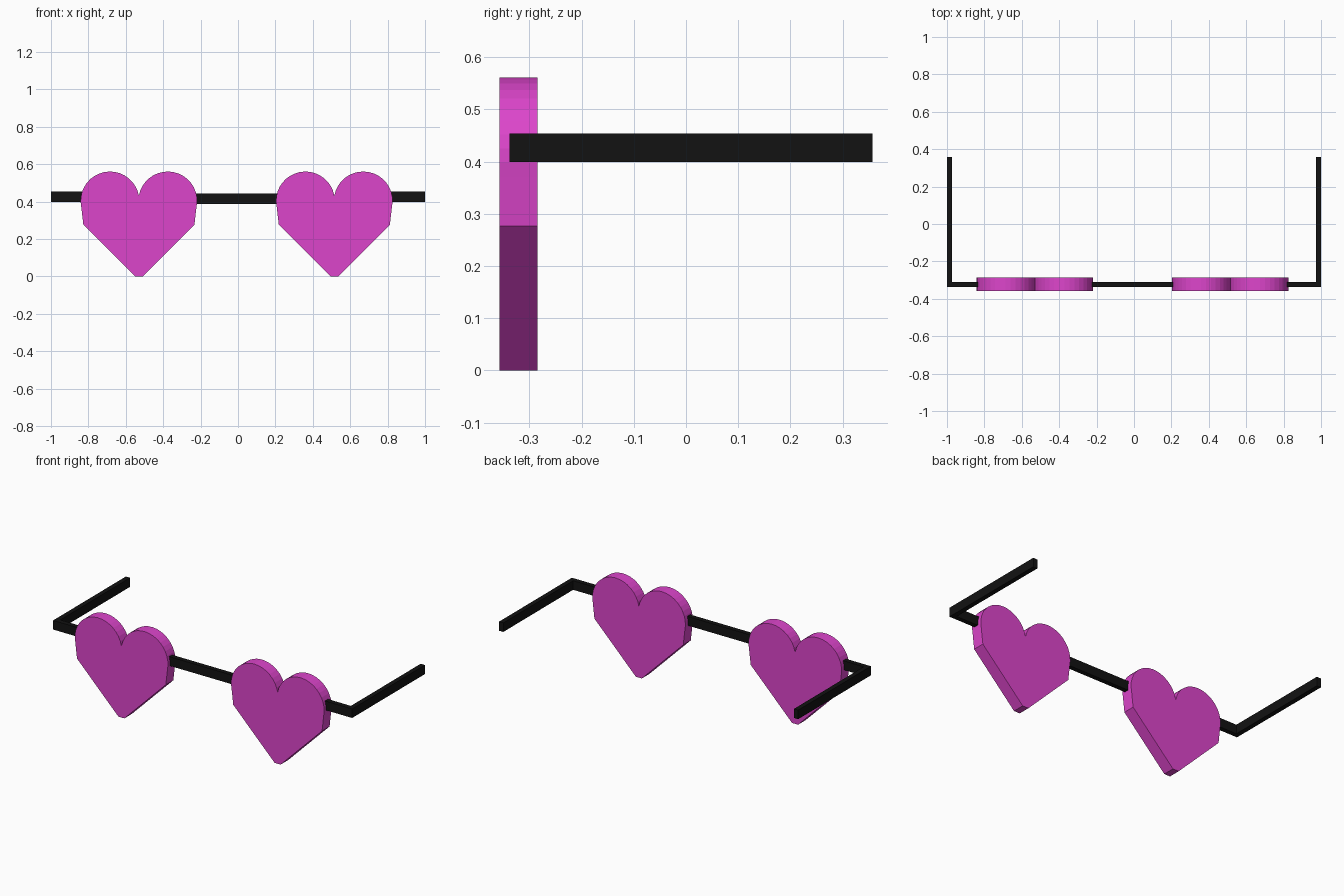
import bpy, bmesh
from math import sin, cos, acos, asin, pi

if "Cube" in bpy.data.objects:
    bpy.data.objects.remove(bpy.data.objects["Cube"])

def material(name, color):
    m = bpy.data.materials.new(name)
    m.diffuse_color = color
    m.use_nodes = True
    m.node_tree.nodes["Principled BSDF"].inputs["Base Color"].default_value = m.diffuse_color
    return m

PINK = material("pink", (0.72, 0.06, 0.60, 1))
BLACK = material("black", (0.006, 0.006, 0.006, 1))

def prism(name, points, offset, mat):
    """Extrude a closed 3D outline along an offset vector."""
    bm = bmesh.new()
    face = bm.faces.new([bm.verts.new(p) for p in points])
    ext = bmesh.ops.extrude_face_region(bm, geom=[face])
    verts = [g for g in ext["geom"] if isinstance(g, bmesh.types.BMVert)]
    bmesh.ops.translate(bm, verts=verts, vec=offset)
    bmesh.ops.recalc_face_normals(bm, faces=bm.faces)
    me = bpy.data.meshes.new(name)
    bm.to_mesh(me)
    bm.free()
    me.materials.append(mat)
    ob = bpy.data.objects.new(name, me)
    bpy.context.collection.objects.link(ob)
    return ob

# Heart half outline: tip, side corner, then the round lobe up to the notch
R, OFF, CZ = 0.157, 0.1545, 0.404
a0, a1, n = asin(-0.034 / R), acos(-OFF / R), 18
half = [(0.02, 0.0), (0.297, 0.277)]
for i in range(n + 1):
    a = a0 + (a1 - a0) * i / n
    half.append((OFF + R * cos(a), CZ + R * sin(a)))
notch = (0.0, half[-1][1])
half = half[:-1]
outline = half + [notch] + [(-x, z) for x, z in reversed(half)]

# Heart lenses
for side, cx in (("left", -0.53), ("right", 0.515)):
    prism(side + "_heart_lens", [(cx + x, -0.357, z) for x, z in outline],
          (0, 0.072, 0), PINK)

# Temple arms: L-shaped, hinge stub running into the lens
for side, s in (("left", -1), ("right", 1)):
    ell = [(0.80, -0.338), (1.0, -0.338), (1.0, 0.357),
           (0.972, 0.357), (0.972, -0.310), (0.80, -0.310)]
    prism(side + "_temple_arm", [(s * x, y, 0.399) for x, y in ell],
          (0, 0, 0.055), BLACK)

# Nose bridge
bridge = [(-0.24, -0.338), (0.23, -0.338), (0.23, -0.310), (-0.24, -0.310)]
prism("nose_bridge", [(x, y, 0.388) for x, y in bridge], (0, 0, 0.055), BLACK)
